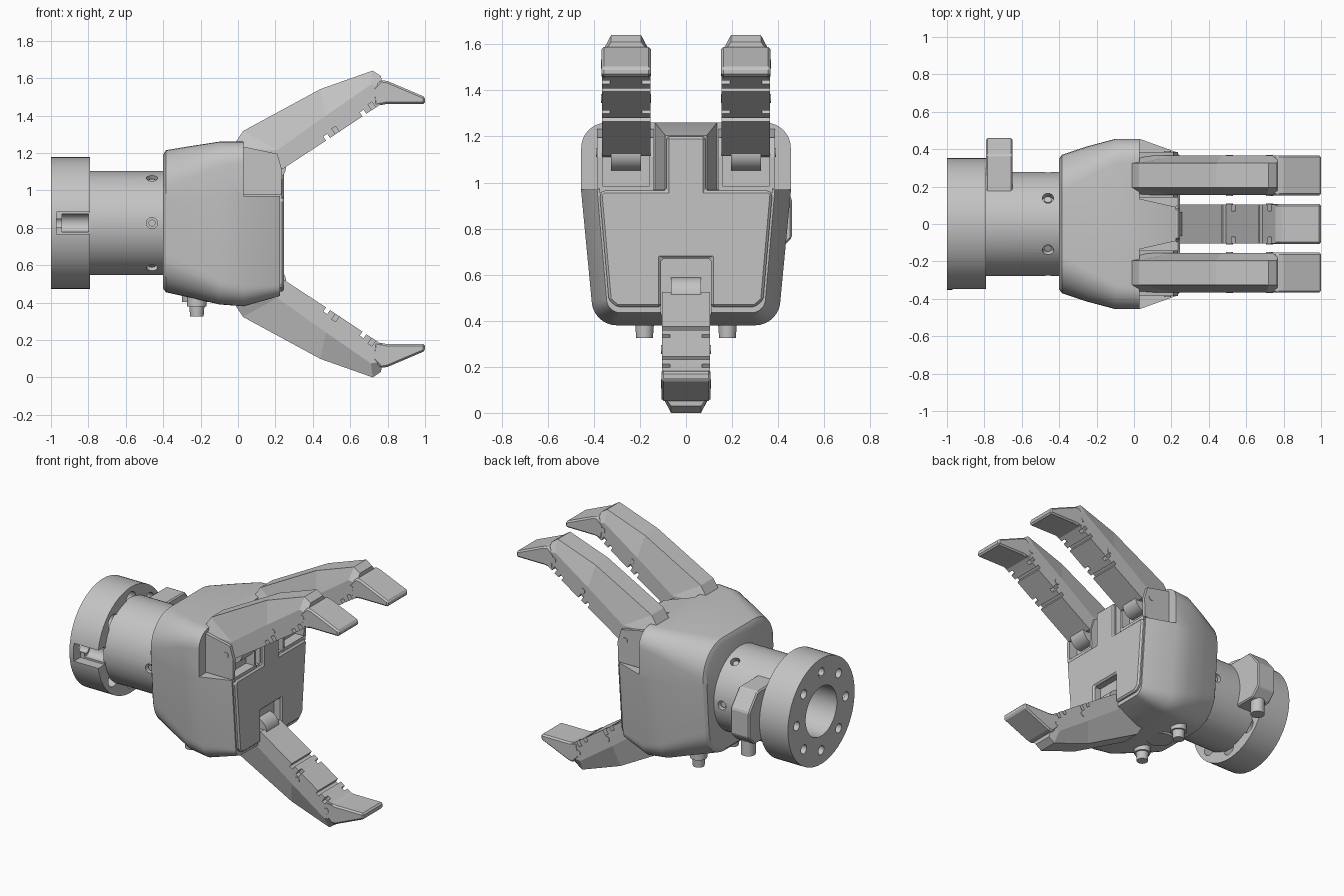
import bpy, bmesh, math
from mathutils import Vector

cube = bpy.data.objects.get("Cube")
if cube:
    bpy.data.objects.remove(cube, do_unlink=True)

grey = bpy.data.materials.new("light grey")
grey.use_nodes = True
grey.diffuse_color = (0.55, 0.55, 0.55, 1)
grey.node_tree.nodes["Principled BSDF"].inputs["Base Color"].default_value = (0.55, 0.55, 0.55, 1)

AXIS_Z = 0.825   # height of the wrist axis
TOP = 1.64       # overall height, used to flip the thumb


def loft(name, rings):
    """Skin a list of equal-length point rings and cap both ends."""
    bm = bmesh.new()
    rows = [[bm.verts.new(p) for p in ring] for ring in rings]
    n = len(rows[0])
    for a, b in zip(rows, rows[1:]):
        for i in range(n):
            j = (i + 1) % n
            bm.faces.new((a[i], a[j], b[j], b[i]))
    bm.faces.new(rows[0])
    bm.faces.new(rows[-1])
    bmesh.ops.recalc_face_normals(bm, faces=bm.faces)
    mesh = bpy.data.meshes.new(name)
    bm.to_mesh(mesh)
    bm.free()
    mesh.materials.append(grey)
    ob = bpy.data.objects.new(name, mesh)
    bpy.context.collection.objects.link(ob)
    return ob


def prism(name, outline, axis, a, b):
    """Extrude a flat outline along an axis from a to b."""
    place = {"x": lambda p, q, d: (d, p, q),
             "y": lambda p, q, d: (p, d, q),
             "z": lambda p, q, d: (p, q, d)}[axis]
    return loft(name, [[place(p, q, d) for p, q in outline] for d in (a, b)])


def rod(name, start, end, radius, end_radius=None, sides=32):
    """Cylinder or cone between two points."""
    start, end = Vector(start), Vector(end)
    turn = (end - start).to_track_quat("Z", "Y")
    rings = []
    for centre, r in ((start, radius), (end, end_radius or radius)):
        angles = [math.tau * i / sides for i in range(sides)]
        rings.append([centre + turn @ Vector((r * math.cos(t), r * math.sin(t), 0)) for t in angles])
    return loft(name, rings)


def apply_modifiers(ob):
    bpy.ops.object.select_all(action="DESELECT")
    ob.select_set(True)
    bpy.context.view_layer.objects.active = ob
    for m in list(ob.modifiers):
        bpy.ops.object.modifier_apply(modifier=m.name)


def cut(ob, cutters):
    for c in cutters:
        c.hide_render = True
        m = ob.modifiers.new("cut", "BOOLEAN")
        m.operation, m.solver, m.object = "DIFFERENCE", "EXACT", c
        apply_modifiers(ob)
        bpy.data.objects.remove(c, do_unlink=True)


def bevel(ob, width, segments=1):
    m = ob.modifiers.new("bevel", "BEVEL")
    m.width, m.segments, m.limit_method = width, segments, "ANGLE"
    apply_modifiers(ob)


def smooth(ob, degrees=30):
    apply_modifiers(ob)
    bpy.ops.object.shade_smooth_by_angle(angle=math.radians(degrees))


def around(radius, angle, x):
    """Point on a circle about the wrist axis."""
    return Vector((x, radius * math.cos(angle), AXIS_Z + radius * math.sin(angle)))


# Wrist flange with bore, bolt holes, counterbores and a side notch
flange = rod("wrist_flange", around(0, 0, -1), around(0, 0, -0.79), 0.352, sides=64)
cutters = [rod("bore", around(0, 0, -1.1), around(0, 0, -0.6), 0.165, sides=48)]
for i in range(8):
    t = math.tau * i / 8
    cutters.append(rod("bolt", around(0.26, t, -1.1), around(0.26, t, -0.9), 0.03, sides=16))
    cutters.append(rod("counterbore", around(0.27, t, -0.94), around(0.27, t, -0.7), 0.05, sides=20))
cutters.append(prism("notch", [(-0.97, 0.765), (-0.7, 0.765), (-0.7, 0.885), (-0.97, 0.885)], "y", -0.5, -0.28))
cut(flange, cutters)
smooth(flange)

# Wrist barrel with a ring of six recessed screws
barrel = rod("wrist_barrel", around(0, 0, -0.80), around(0, 0, -0.38), 0.278, sides=64)
cutters = [rod("bore", around(0, 0, -1), around(0, 0, -0.6), 0.165, sides=48)]
for i in range(6):
    t = math.tau * i / 6
    cutters.append(rod("screw_hole", around(0.24, t, -0.46), around(0.4, t, -0.46), 0.03, sides=20))
    smooth(rod("barrel_screw", around(0.23, t, -0.46), around(0.262, t, -0.46), 0.019, sides=16))
cut(barrel, cutters)
smooth(barrel)

# Cable connector on the back of the barrel
connector = prism("connector_block", [(0.08, 0.7), (0.4, 0.7), (0.46, 0.76), (0.46, 0.93), (0.37, 1.04), (0.08, 1.04)],
                  "x", -0.79, -0.65)
bevel(connector, 0.008)
smooth(rod("connector_plug", (-0.72, 0.37, 0.61), (-0.72, 0.37, 0.71), 0.045))


# Palm shell: rounded sections, straight above the shelf and tapered below it
def palm_section(x, w_top, w_low, z_low, z_top, r):
    half = []
    for i in range(9):
        t = math.pi / 2 * (i / 8 - 1)
        half.append((w_low - r + r * math.cos(t), z_low + r + r * math.sin(t)))
    half.append((w_top, 0.96))
    for i in range(9):
        t = math.pi / 2 * i / 8
        half.append((w_top - r + r * math.cos(t), z_top - r + r * math.sin(t)))
    return [(x, y, z) for y, z in half] + [(x, -y, z) for y, z in reversed(half)]


palm = loft("palm_shell", [palm_section(*s) for s in (
    (-0.40, 0.35, 0.33, 0.475, 1.19, 0.2),
    (-0.385, 0.37, 0.345, 0.455, 1.215, 0.2),
    (-0.25, 0.415, 0.38, 0.425, 1.237, 0.17),
    (-0.1, 0.455, 0.41, 0.39, 1.26, 0.13),
    (0.03, 0.455, 0.41, 0.38, 1.26, 0.11),
    (0.225, 0.385, 0.345, 0.435, 1.205, 0.06))])
cutters = [prism("thumb_slot", [(-0.108, 0.3), (0.108, 0.3), (0.108, 0.67), (-0.108, 0.67)], "x", 0.19, 0.4)]
for s in (1, -1):
    pocket = [(0.03, 0.135), (0.25, 0.085), (0.5, 0.085), (0.5, 0.6), (0.03, 0.6)]
    cutters.append(prism("finger_pocket", [(x, s * y) for x, y in pocket], "z", 0.97, 1.5))
cut(palm, cutters)
smooth(palm)

# Flat T-shaped palm plate with the thumb slot left open
half = [(0.108, 0.46), (0.30, 0.46), (0.335, 0.49), (0.375, 0.95), (0.36, 0.965), (0.085, 0.965), (0.085, 1.2)]
inner = [(0.108, 0.67)]
outline = inner + half + [(-y, z) for y, z in reversed(half)] + [(-y, z) for y, z in inner]
plate = prism("palm_plate", outline, "x", 0.215, 0.247)
bevel(plate, 0.012)

# Knobs and round pad underneath
for side, s in (("left", 1), ("right", -1)):
    y = s * 0.18
    smooth(rod(side + "_knob_collar", (-0.22, y, 0.38), (-0.22, y, 0.47), 0.052))
    smooth(rod(side + "_knob", (-0.22, y, 0.325), (-0.22, y, 0.4), 0.036, 0.042))
smooth(rod("bottom_pad", (-0.215, 0, 0.402), (-0.215, 0, 0.47), 0.085))


def finger(name, y, flip):
    """One finger: ridged link, hooked tip, knuckle and hinge pins."""
    def up(z):
        return TOP - z if flip else z

    # spine, shoulder and inner edge at each station along the link
    stations = (((-0.01, 1.26), (0.03, 1.22), (0.05, 1.15)),
                ((0.027, 1.317), (0.21, 1.215), (0.24, 1.115)),
                ((0.44, 1.541), (0.47, 1.40), (0.50, 1.285)),
                ((0.72, 1.64), (0.71, 1.565), (0.71, 1.425)),
                ((0.765, 1.61), (0.77, 1.555), (0.775, 1.467)))
    rings = []
    for spine, shoulder, inner in stations:
        side = [(spine, 0.065), (shoulder, 0.105), (inner, 0.105)]
        rings.append([(p[0], y + w, up(p[1])) for p, w in side]
                     + [(p[0], y - w, up(p[1])) for p, w in reversed(side)])
    link = loft(name + "_link", rings)
    along, out = Vector((0.834, 0.552)), Vector((-0.552, 0.834))

    def groove(x, z, length, depth, y0, y1):
        c = Vector((x, z))
        pts = [c - out * 0.06, c + along * length - out * 0.06, c + along * length + out * depth, c + out * depth]
        return prism("groove", [(p.x, up(p.y)) for p in pts], "y", y + y0, y + y1)

    cutters = []
    for x, z in ((0.47, 1.267), (0.665, 1.396)):
        cutters.append(groove(x, z, 0.025, 0.025, -0.2, 0.2))
        cutters += [groove(x + 0.05, z + 0.033, 0.025, 0.035, s * 0.07, s * 0.2) for s in (1, -1)]
    cut(link, cutters)

    tip = [(0.72, 1.545), (0.765, 1.59), (0.80, 1.584), (1.0, 1.499), (1.0, 1.461), (0.79, 1.461), (0.73, 1.45)]
    hook = prism(name + "_tip", [(x, up(z)) for x, z in tip], "y", y - 0.107, y + 0.107)
    bevel(hook, 0.01)
    smooth(rod(name + "_knuckle", (0.18, y - 0.065, up(1.13)), (0.18, y + 0.065, up(1.13)), 0.078))
    for x, z in ((0.51, 1.365), (0.725, 1.515)):
        smooth(rod(name + "_hinge_pin", (x, y - 0.109, up(z)), (x, y + 0.109, up(z)), 0.019, sides=20))


finger("left_finger", 0.26, False)
finger("right_finger", -0.26, False)
finger("thumb", 0, True)

# Finger mounts: a recessed block between two cheeks, with a hinge pin
mount = [(0.02, 0.975), (0.232, 0.975), (0.235, 1.11), (0.21, 1.195), (0.02, 1.235)]
for side, s in (("back", 1), ("front", -1)):
    prism(side + "_mount_block", [(min(x, 0.17), z) for x, z in mount], "y", s * 0.15, s * 0.37)
    prism(side + "_outer_cheek", mount, "y", s * 0.362, s * 0.386)
    prism(side + "_inner_cheek", mount, "y", s * 0.142, s * 0.158)
    prism(side + "_mount_shelf", [(0.02, 0.955), (0.235, 0.955), (0.235, 0.985), (0.02, 0.985)], "y", s * 0.142, s * 0.375)
    smooth(rod(side + "_mount_pin", (0.18, s * 0.3, 1.13), (0.18, s * 0.39, 1.13), 0.019, sides=20))
